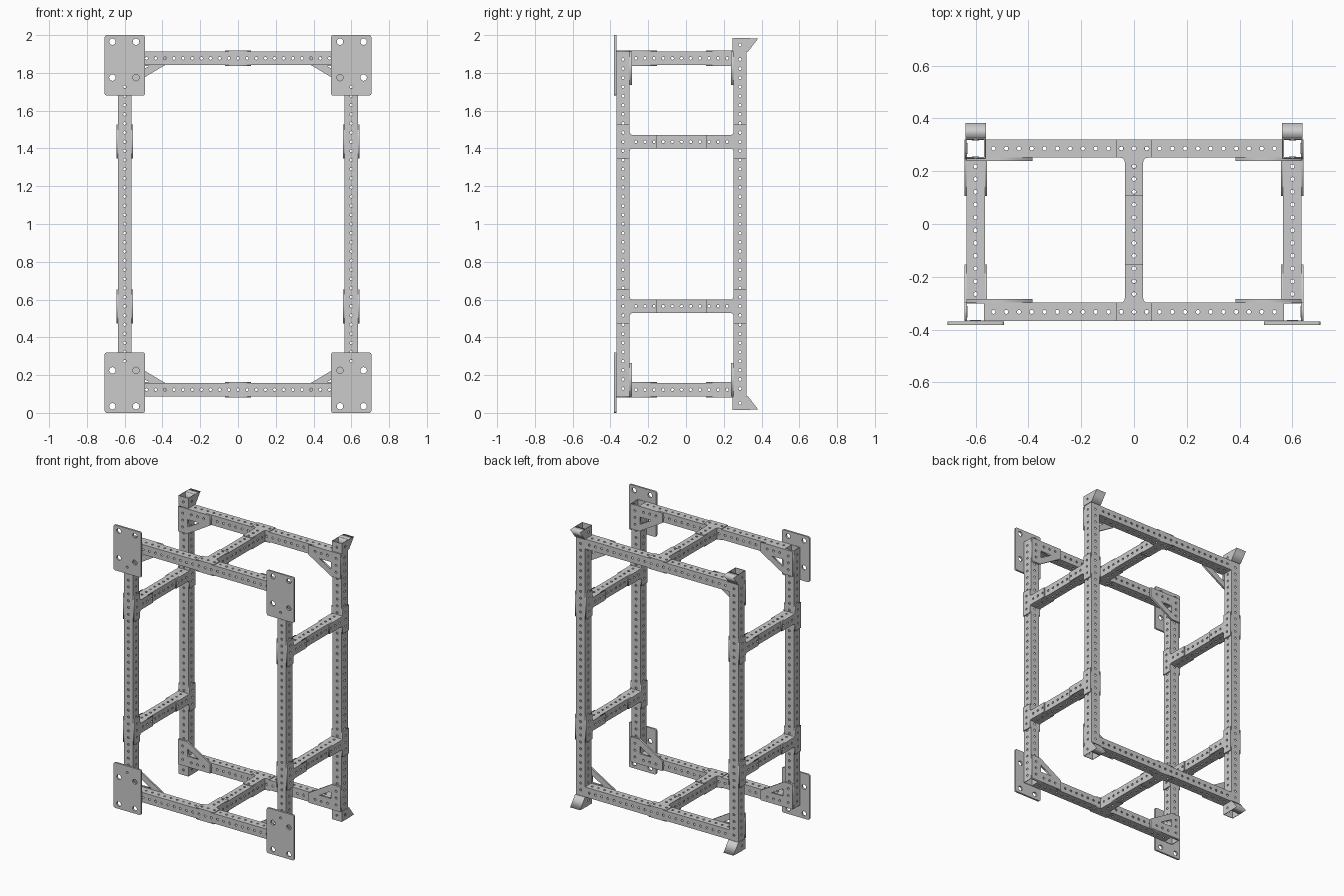
import bpy, bmesh
from math import cos, sin, pi

if "Cube" in bpy.data.objects:
    bpy.data.objects.remove(bpy.data.objects["Cube"])

H = 0.035            # half width of the square tube
PITCH = 0.0484       # hole spacing
HOLE = 0.008
FRONT, BACK = -0.333, 0.286   # post centre lines in y
POST_X = 0.6
BEAM_Z = 0.877       # beam height above/below mid height
RUNG_Z = 9 * PITCH


def finish(bm, name):
    me = bpy.data.meshes.new(name)
    bm.to_mesh(me)
    bm.free()
    ob = bpy.data.objects.new(name, me)
    bpy.context.collection.objects.link(ob)
    return ob


def tube(name, axis, centre, length, n, h=H):
    """Hollow square tube, n holes along each of its four walls."""
    order = {'x': (0, 1, 2), 'y': (2, 0, 1), 'z': (1, 2, 0)}[axis]
    bm = bmesh.new()
    holes = [(i - (n - 1) / 2) * PITCH for i in range(n)]
    edges = [-length / 2] + [t + PITCH / 2 for t in holes[:-1]] + [length / 2]
    for k in range(4):
        c, s = round(cos(k * pi / 2)), round(sin(k * pi / 2))

        def vert(t, a):
            p = (t, a * c - h * s, a * s + h * c)
            return bm.verts.new([p[order[j]] + centre[j] for j in range(3)])

        for i, m in enumerate(holes):
            t0, t1 = edges[i], edges[i + 1]
            rim = [vert(*p) for p in ((t0, -h), (m, -h), (t1, -h), (t1, 0),
                                      (t1, h), (m, h), (t0, h), (t0, 0))]
            ring = [vert(m + HOLE * cos(a), HOLE * sin(a))
                    for a in [(j - 3) * pi / 4 for j in range(8)]]
            for j in range(8):
                q = (j + 1) % 8
                bm.faces.new((rim[j], rim[q], ring[q], ring[j]))
    bmesh.ops.remove_doubles(bm, verts=bm.verts, dist=1e-5)
    ob = finish(bm, name)
    mod = ob.modifiers.new("wall", 'SOLIDIFY')
    mod.thickness, mod.offset = 0.004, -1
    return ob


def circle(u, v, r=HOLE, n=10):
    return [(u + r * cos(2 * pi * i / n), v + r * sin(2 * pi * i / n)) for i in range(n)]


def plate(name, normal, pos, thick, loops):
    """Flat plate from an outline plus hole loops, lying across the given axis."""
    cu = bpy.data.curves.new(name, 'CURVE')
    cu.dimensions, cu.fill_mode, cu.extrude = '2D', 'BOTH', thick / 2
    for loop in loops:
        sp = cu.splines.new('POLY')
        sp.points.add(len(loop) - 1)
        for p, (u, v) in zip(sp.points, loop):
            p.co = (u, v, 0, 1)
        sp.use_cyclic_u = True
    tmp = bpy.data.objects.new(name + "_outline", cu)
    bpy.context.collection.objects.link(tmp)
    dg = bpy.context.evaluated_depsgraph_get()
    me = bpy.data.meshes.new_from_object(tmp.evaluated_get(dg))
    bpy.data.objects.remove(tmp)
    bm = bmesh.new()
    bm.from_mesh(me)
    for w in bm.verts:
        u, v, d = w.co
        d += pos
        w.co = {'x': (d, u, v), 'y': (u, d, v), 'z': (u, v, d)}[normal]
    bmesh.ops.remove_doubles(bm, verts=bm.verts, dist=1e-5)
    bmesh.ops.recalc_face_normals(bm, faces=bm.faces)
    return finish(bm, name)


def tee(bar):
    """T outline with filleted inner corners and bolt holes; stem points to +v."""
    r, end = 0.016, 0.18
    arc = [(H + r - r * sin(a), H + r - r * cos(a)) for a in [i * pi / 8 for i in range(5)]]
    right = [(bar, -H), (bar, H)] + arc + [(H, end)]
    outline = right + [(-u, v) for u, v in reversed(right)]
    mid = (BACK - FRONT) / 2
    return [outline] + [circle(u, 0) for u in (-PITCH, 0, PITCH)] + \
        [circle(0, mid - k * PITCH) for k in (5, 4, 3)]


def rounded_rect(u0, u1, v0, v1, r=0.012):
    pts = []
    for cx, cy, a0 in ((u1 - r, v1 - r, 0), (u0 + r, v1 - r, 1),
                       (u0 + r, v0 + r, 2), (u1 - r, v0 + r, 3)):
        pts += [(cx + r * cos((a0 + i / 4) * pi / 2), cy + r * sin((a0 + i / 4) * pi / 2))
                for i in range(5)]
    return pts


mid_y = (FRONT + BACK) / 2
span_y = BACK - FRONT - 2 * H

for row, y, s in (("front", FRONT, 1), ("back", BACK, -1)):
    # upright posts
    for side, x in (("left", -POST_X), ("right", POST_X)):
        tube(f"{row}_{side}_post", 'z', (x, y, 1), 1.824, 37)
        # T plates joining the side rungs to the posts
        for lvl, z in (("lower", 1 - RUNG_Z), ("upper", 1 + RUNG_Z)):
            for e in (-1, 1):
                plate(f"{row}_{side}_{lvl}_tee_plate", 'x', x + e * (H + 0.004), 0.008,
                      [[(y + s * v, z + u) for u, v in lp] for lp in tee(0.09)])
    for lvl, d in (("bottom", -1), ("top", 1)):
        # long cross beams with T plates at the middle
        tube(f"{row}_{lvl}_beam", 'x', (0, y, 1 + d * BEAM_Z), 2 * (POST_X - H), 23)
        for e in (-1, 1):
            plate(f"{row}_{lvl}_tee_plate", 'z', 1 + d * BEAM_Z + e * (H + 0.003), 0.006,
                  [[(u, y + s * v) for u, v in lp] for lp in tee(0.069)])
        # corner gussets on the inner face, with a triangular window
        outline = [(0.635, 0.912), (0.385, 0.912), (0.385, 0.842), (0.565, 0.735), (0.635, 0.735)]
        window = [(0.56, 0.837), (0.47, 0.837), (0.56, 0.785)]
        bolts = [circle(0.6, k * PITCH) for k in (16, 17, 18)] + \
                [circle(k * PITCH, BEAM_Z) for k in (9, 10, 11)]
        for side, m in (("left", -1), ("right", 1)):
            plate(f"{row}_{lvl}_{side}_gusset", 'y', y + s * (H + 0.0065), 0.013,
                  [[(m * u, 1 + d * v) for u, v in lp] for lp in [outline, window] + bolts])

# side rungs and middle depth beams
for lvl, d in (("lower", -1), ("upper", 1)):
    for side, x in (("left", -POST_X), ("right", POST_X)):
        tube(f"{side}_{lvl}_rung", 'y', (x, mid_y, 1 + d * RUNG_Z), span_y, 11)
    tube(f"middle_{lvl}_beam", 'y', (0, mid_y, 1 + d * BEAM_Z), span_y, 11)

for lvl, d in (("bottom", -1), ("top", 1)):
    for side, m in (("left", -1), ("right", 1)):
        # mounting plates at the front corners
        big = [circle(m * u, 1 + d * v, 0.017, 20) for u in (0.54, 0.665) for v in (0.965, 0.775)]
        u0, u1 = sorted((m * 0.492, m * 0.706))
        v0, v1 = sorted((1 + d * 0.68, 1 + d))
        plate(f"{lvl}_{side}_mounting_plate", 'y', -0.3755, 0.013,
              [rounded_rect(u0, u1, v0, v1), circle(m * POST_X, 1 + d * 15 * PITCH)] + big)
        # hollow end caps on the back posts, with a slanted spur
        tube(f"{lvl}_{side}_end_cap", 'z', (m * POST_X, BACK, 1 + d * 0.948), 0.072, 1, 0.039)
        spur = [(0.32, 0.912), (0.328, 0.912), (0.382, 0.982), (0.32, 0.984)]
        plate(f"{lvl}_{side}_spur", 'x', m * POST_X, 0.078, [[(u, 1 + d * v) for u, v in spur]])
